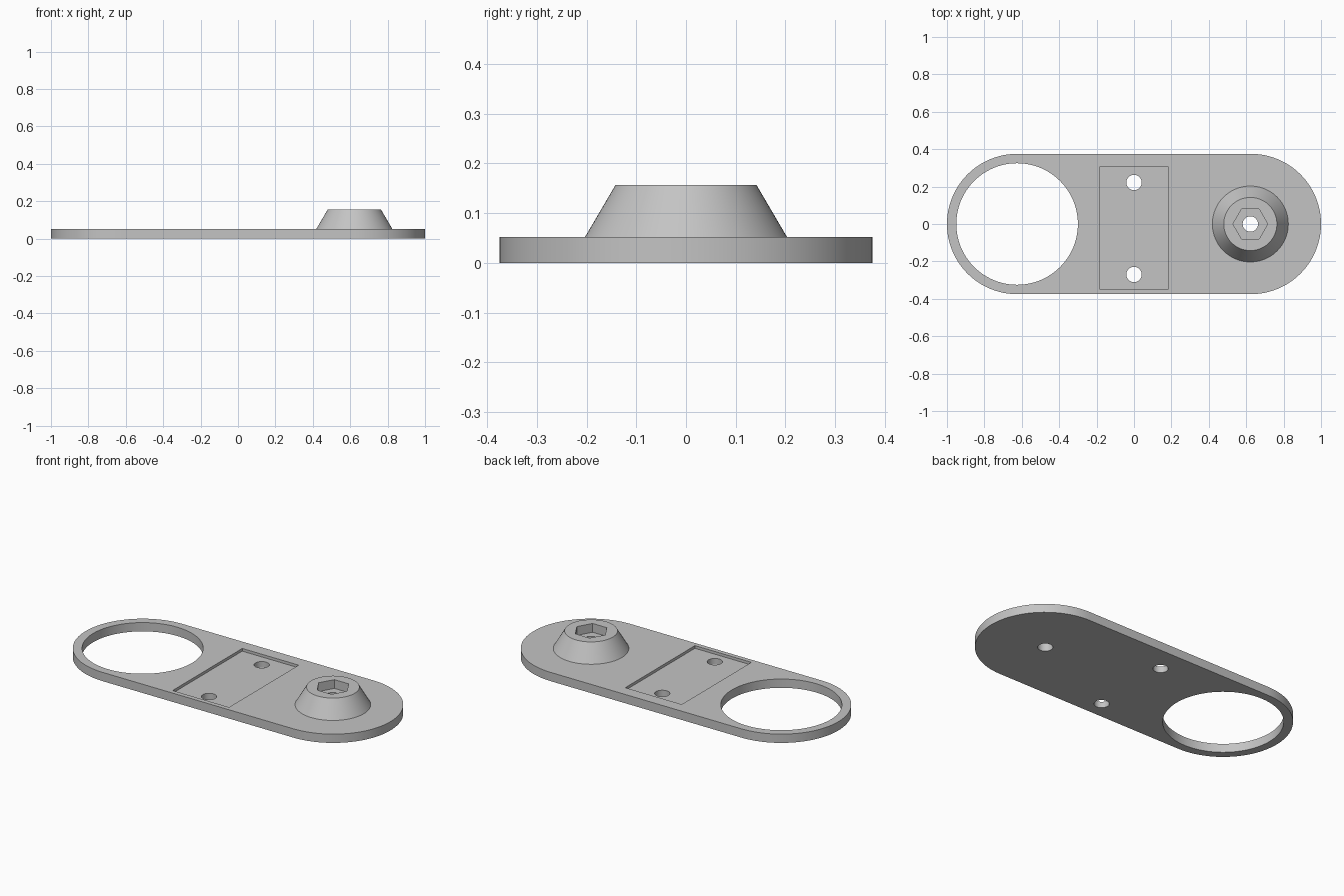
import bpy, bmesh, math

if "Cube" in bpy.data.objects:
    bpy.data.objects.remove(bpy.data.objects["Cube"], do_unlink=True)

GREY = 0.55
THICK = 0.052       # plate thickness
END_X = 0.625       # centres of the rounded ends
BOSS_TOP = 0.156
SLOPE = (0.203 - 0.142) / (BOSS_TOP - THICK)

grey = bpy.data.materials.new("plain_grey")
grey.use_nodes = True
grey.diffuse_color = (GREY, GREY, GREY, 1)
grey.node_tree.nodes["Principled BSDF"].inputs["Base Color"].default_value = (GREY, GREY, GREY, 1)


def ring(radius, sides, x=0, y=0, start=0, sweep=math.tau, closed=False):
    """Points along a circle or arc."""
    steps = sides - 1 if closed else sides
    return [(x + radius * math.cos(start + sweep * i / steps),
             y + radius * math.sin(start + sweep * i / steps)) for i in range(sides)]


def prism(name, bottom, top, z0, z1):
    """Solid between two matching outlines."""
    bm = bmesh.new()
    low = [bm.verts.new((x, y, z0)) for x, y in bottom]
    high = [bm.verts.new((x, y, z1)) for x, y in top]
    bm.faces.new(low[::-1])
    bm.faces.new(high)
    n = len(low)
    for i in range(n):
        j = (i + 1) % n
        bm.faces.new((low[i], low[j], high[j], high[i]))
    mesh = bpy.data.meshes.new(name)
    bm.to_mesh(mesh)
    bm.free()
    mesh.materials.append(grey)
    obj = bpy.data.objects.new(name, mesh)
    bpy.context.collection.objects.link(obj)
    return obj


def combine(target, other, operation):
    """Apply a boolean and remove the helper."""
    mod = target.modifiers.new(other.name, 'BOOLEAN')
    mod.operation = operation
    mod.solver = 'EXACT'
    mod.object = other
    bpy.context.view_layer.objects.active = target
    bpy.ops.object.modifier_apply(modifier=mod.name)
    bpy.data.objects.remove(other, do_unlink=True)


def cut(name, outline, z0, z1):
    cutter = prism(name, outline, outline, z0, z1)
    cutter.hide_render = True
    combine(plate, cutter, 'DIFFERENCE')


# Plate with two round ends
outline = (ring(0.375, 49, END_X, 0, -math.pi / 2, math.pi, True)
           + ring(0.375, 49, -END_X, 0, math.pi / 2, math.pi, True))
plate = prism("mounting_plate", outline, outline, 0, THICK)

# Tapered boss, sunk into the plate so the union is clean
sunk = 0.02
boss = prism("tapered_boss",
             ring(0.142 + SLOPE * (BOSS_TOP - sunk), 96, END_X - 0.003),
             ring(0.142, 96, END_X - 0.003), sunk, BOSS_TOP)
combine(plate, boss, 'UNION')

# Large round opening
cut("large_opening", ring(0.325, 96, -END_X), -0.1, 0.3)

# Shallow rectangular recess
cut("recess", [(-0.185, -0.348), (0.185, -0.348), (0.185, 0.304), (-0.185, 0.304)],
    THICK - 0.016, 0.1)

# Hexagonal nut pocket
cut("nut_pocket", ring(0.093, 6, END_X - 0.003), BOSS_TOP - 0.052, 0.3)

# Screw holes: two in the recess, one through the boss
for x, y in ((0, 0.222), (0, -0.27), (END_X - 0.003, 0)):
    cut("screw_hole", ring(0.041, 40, x, y), -0.1, 0.3)

# Smooth the curved walls, keep the edges sharp
bpy.ops.object.select_all(action='DESELECT')
plate.select_set(True)
bpy.context.view_layer.objects.active = plate
bpy.ops.object.shade_smooth_by_angle(angle=math.radians(25))
